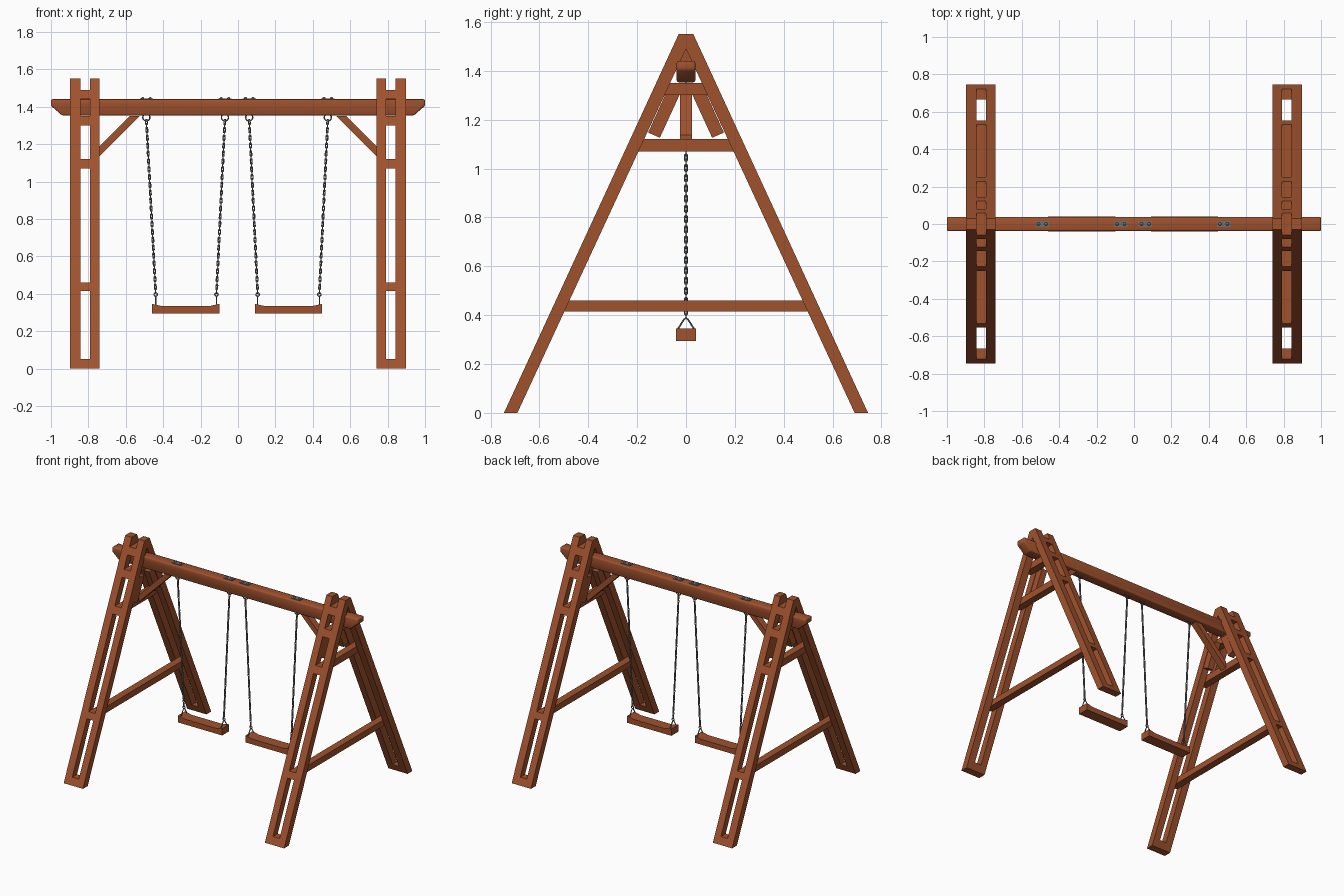
import bpy, bmesh, math
from mathutils import Vector, Matrix

if "Cube" in bpy.data.objects:
    bpy.data.objects.remove(bpy.data.objects["Cube"])


def material(name, rgb):
    m = bpy.data.materials.new(name)
    m.diffuse_color = (*rgb, 1)
    m.use_nodes = True
    m.node_tree.nodes["Principled BSDF"].inputs["Base Color"].default_value = m.diffuse_color
    return m


WOOD = material("brown wood", (0.352, 0.084, 0.027))
STEEL = material("grey steel", (0.16, 0.16, 0.16))


def finish(bm, name, mat, smooth=False):
    bmesh.ops.recalc_face_normals(bm, faces=bm.faces)
    me = bpy.data.meshes.new(name)
    bm.to_mesh(me)
    bm.free()
    me.materials.append(mat)
    for p in me.polygons:
        p.use_smooth = smooth
    ob = bpy.data.objects.new(name, me)
    bpy.context.collection.objects.link(ob)
    return ob


def prism(name, pts, lo, hi, axis, mat=WOOD, smooth=False):
    """Extrude a (y, z) profile along x, or an (x, z) profile along y."""
    bm = bmesh.new()
    place = (lambda p, d: (d, *p)) if axis == "x" else (lambda p, d: (p[0], d, p[1]))
    a = [bm.verts.new(place(p, lo)) for p in pts]
    b = [bm.verts.new(place(p, hi)) for p in pts]
    bm.faces.new(a)
    bm.faces.new(b)
    for i in range(len(pts)):
        j = (i + 1) % len(pts)
        bm.faces.new((a[i], a[j], b[j], b[i]))
    return finish(bm, name, mat, smooth)


def add_tube(bm, path, r, sides=6):
    """Sweep a round section along a closed path."""
    rings, n = [], len(path)
    flat = (path[1] - path[0]).cross(path[2] - path[1]).normalized()
    for i, p in enumerate(path):
        side = (path[(i + 1) % n] - path[i - 1]).normalized().cross(flat)
        rings.append([bm.verts.new(p + r * (math.cos(t) * side + math.sin(t) * flat))
                      for t in (2 * math.pi * k / sides for k in range(sides))])
    for i in range(n):
        a, b = rings[i], rings[(i + 1) % n]
        for k in range(sides):
            l = (k + 1) % sides
            bm.faces.new((a[k], a[l], b[l], b[k]))


def oval(half_w, half_l, n=12):
    """Stadium loop in the xz plane."""
    out = []
    for i in range(n):
        t = 2 * math.pi * (i + 0.5) / n
        z = math.sin(t) * half_w
        z += math.copysign(half_l - half_w, z)
        out.append(Vector((math.cos(t) * half_w, 0, z)))
    return out


def outer(z):
    """Outer edge of the leg at a height."""
    return 0.745 - 0.715 * z / 1.55


def inner(z):
    return 0.69 * (1 - z / 1.49)


def cross_profile(z0, z1):
    return [(-outer(z0), z0), (outer(z0), z0), (outer(z1), z1), (-outer(z1), z1)]


A_FRAME = [(-.745, 0), (-.03, 1.55), (.03, 1.55), (.745, 0), (.69, 0), (0, 1.49), (-.69, 0)]

# A-frames at both ends
for s, side in ((-1, "left"), (1, "right")):
    def across(name, pts, x0, x1):
        prism(f"{side}_{name}", pts, min(s * x0, s * x1), max(s * x0, s * x1), "x")

    for tag, x0, x1 in (("inner", 0.74, 0.79), ("outer", 0.843, 0.897)):
        across(f"{tag}_leg_planks", A_FRAME, x0, x1)
    # short blocks under the inner planks
    for m in (-1, 1):
        across("leg_block", [(m * .155, 1.147), (m * .107, 1.126),
                             (m * .027, 1.30), (m * .086, 1.30)], 0.742, 0.788)
    # bars held between the planks
    for name, z0, z1 in (("lower_crossbar", .415, .46), ("upper_crossbar", 1.07, 1.12),
                         ("collar", 1.30, 1.35), ("top_spacer", 1.44, 1.49)):
        across(name, cross_profile(z0, z1), 0.79, 0.843)
    for m in (-1, 1):
        across("foot_spacer", [(m * .745, 0), (m * .69, 0), (m * inner(.05), .05),
                               (m * outer(.05), .05)], 0.79, 0.843)
    # diagonal brace from crossbar to beam
    prism(f"{side}_brace", [(s * .79, 1.086), (s * .526, 1.35), (s * .578, 1.35), (s * .79, 1.138)],
          -.025, .025, "y")

# top beam with cut ends and softened edges
beam = prism("top_beam", [(-1, 1.44), (1, 1.44), (1, 1.405), (.94, 1.353), (-.94, 1.353), (-1, 1.405)],
             -.038, .038, "y", WOOD, True)
bev = beam.modifiers.new("soft edges", "BEVEL")
bev.width, bev.segments = 0.008, 2

# swings: (seat centre, hanging points, seat chain points)
for side, cx, tops, lows in (("left", -.28, (-.49, -.07), (-.44, -.115)),
                             ("right", .27, (.06, .48), (.105, .435))):
    # seat with a dished top
    top = [(cx + .18 * t, .334 + (.012 * max(0, abs(t) - .7) / .3)) for t in (1, .85, .7, -.7, -.85, -1)]
    prism(f"{side}_seat", [(cx - .18, .295), (cx + .18, .295)] + top, -.041, .041, "y")

    for xt, xb in zip(tops, lows):
        # plate and rounded nuts on top of the beam
        prism(f"{side}_hanger_plate", [(xt - .035, 1.438), (xt + .035, 1.438), (xt + .035, 1.444),
                                       (xt - .035, 1.444)], -.017, .017, "y", STEEL)
        bm = bmesh.new()
        for d in (-.02, .02):
            bmesh.ops.create_uvsphere(bm, u_segments=10, v_segments=6, radius=.009,
                                      matrix=Matrix.Translation((xt + d, 0, 1.443)))
        finish(bm, f"{side}_hanger_nuts", STEEL, True)

        # ring under the beam, chain, lower ring and seat bracket
        bm = bmesh.new()
        add_tube(bm, [p + Vector((xt, 0, 1.343)) for p in oval(.019, .0191, 16)], .0035)
        a, b = Vector((xt, 0, 1.328)), Vector((xb, 0, .405))
        n = 44
        step = (b - a) / n
        tilt = Vector((0, 0, -1)).rotation_difference(step).to_matrix()
        for i in range(n):
            turn = Matrix.Rotation(math.radians(90 * (i % 2)), 3, "Z")
            mid = a + step * (i + .5)
            add_tube(bm, [tilt @ (turn @ p) + mid for p in oval(.0048, step.length / 2 + .004)], .003)
        add_tube(bm, [p + Vector((xb, 0, .396)) for p in oval(.009, .0091)], .0035)
        bracket = [(-.032, .325), (-.032, .345), (-.008, .383), (0, .388),
                   (.008, .383), (.032, .345), (.032, .325)]
        add_tube(bm, [Vector((xb, y, z)) for y, z in bracket], .0035)
        finish(bm, f"{side}_chain", STEEL, True)
